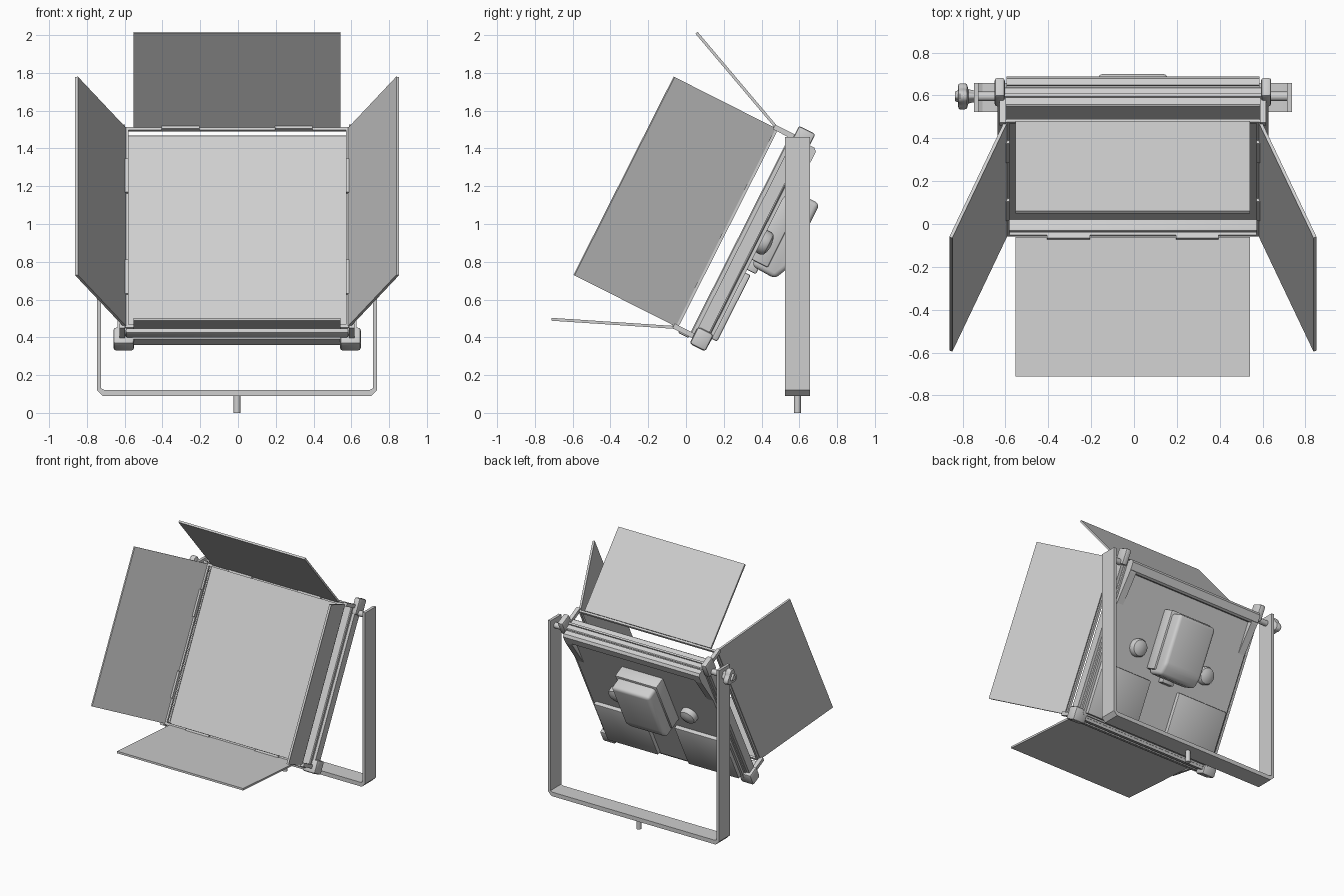
import bpy, bmesh, math
from mathutils import Matrix, Vector

cube = bpy.data.objects.get("Cube")
if cube:
    bpy.data.objects.remove(cube, do_unlink=True)

grey = bpy.data.materials.new("light_grey")
grey.use_nodes = True
colour = (0.62, 0.62, 0.62, 1)
grey.diffuse_color = colour
grey.node_tree.nodes["Principled BSDF"].inputs["Base Color"].default_value = colour

# Stand is upright; the lamp head is tilted back (local y = depth, z = height)
STAND = Matrix.Translation((-0.005, 0.59, 0))
HEAD = Matrix.Translation((-0.005, 0.205, 0.985)) @ Matrix.Rotation(math.radians(-26.8), 4, 'X')


def finish(name, bm, matrix, bevel=0, segments=2):
    bmesh.ops.recalc_face_normals(bm, faces=bm.faces)
    if bevel:
        bmesh.ops.bevel(bm, geom=bm.edges[:], offset=bevel, segments=segments,
                        affect='EDGES', profile=0.5)
    mesh = bpy.data.meshes.new(name)
    bm.to_mesh(mesh)
    bm.free()
    mesh.materials.append(grey)
    if bevel or "knob" in name or "shaft" in name:
        for p in mesh.polygons:
            p.use_smooth = True
        mesh.set_sharp_from_angle(angle=math.radians(35))
    ob = bpy.data.objects.new(name, mesh)
    ob.matrix_world = matrix
    bpy.context.collection.objects.link(ob)
    return ob


def prism(name, points, x0, x1, matrix=HEAD, bevel=0, segments=2):
    """Extrude a (y, z) outline from x0 to x1."""
    bm = bmesh.new()
    face = bm.faces.new([bm.verts.new((x0, y, z)) for y, z in points])
    grown = bmesh.ops.extrude_face_region(bm, geom=[face])["geom"]
    verts = [v for v in grown if isinstance(v, bmesh.types.BMVert)]
    bmesh.ops.translate(bm, verts=verts, vec=(x1 - x0, 0, 0))
    return finish(name, bm, matrix, bevel, segments)


def box(name, xs, ys, zs, matrix=HEAD, bevel=0, segments=2):
    (a, b), (c, d) = ys, zs
    return prism(name, [(a, c), (b, c), (b, d), (a, d)], *xs, matrix, bevel, segments)


def lathe(name, rings, matrix, sides=24, lobes=0):
    """Stack (radius, height) rings along z, optionally lobed."""
    bm = bmesh.new()
    loops = []
    for r, h in rings:
        loop = []
        for i in range(sides):
            a = math.tau * i / sides
            rr = r * (1 + 0.2 * math.cos(lobes * a)) if lobes else r
            loop.append(bm.verts.new((rr * math.cos(a), rr * math.sin(a), h)))
        loops.append(loop)
    for low, high in zip(loops, loops[1:]):
        for i in range(sides):
            j = (i + 1) % sides
            bm.faces.new((low[i], low[j], high[j], high[i]))
    bm.faces.new(loops[0])
    bm.faces.new(loops[-1])
    return finish(name, bm, matrix)


# Yoke: U-shaped strap with chamfered corners, and its stem
half, t, base, top, c = 0.742, 0.022, 0.09, 1.46, 0.03
outer = [(half, top), (half, base + c), (half - c, base)]
inner = [(half - t, top), (half - t, base + c + 0.01), (half - c - 0.01, base + t + 0.01)]
left = outer + [(-x, z) for x, z in reversed(outer)]
right = [(-x, z) for x, z in inner] + inner[::-1]
prism("yoke", left + right, -0.067, 0.067, STAND @ Matrix.Rotation(math.pi / 2, 4, 'Z'))
lathe("stem_shaft", [(0.018, 0), (0.018, 0.1)], STAND, 16)

# Pivots on both sides, and a lobed locking knob on the right
pivot = HEAD @ Vector((0, 0.16, 0.55))
for side, label in ((1, "left"), (-1, "right")):
    m = Matrix.Translation(pivot) @ Matrix.Rotation(side * math.pi / 2, 4, 'Y')
    lathe(label + "_pivot_shaft", [(0.022, 0.58), (0.022, half)], m, 16)
    if side < 0:
        lathe("lock_knob", [(0.025, half), (0.03, 0.768), (0.052, 0.775), (0.055, 0.785),
                            (0.055, 0.808), (0.05, 0.815), (0.025, 0.817), (0.02, 0.83)],
              m, 36, 3)

# Lamp body: luminous slab, side rails, back plate
box("lamp_body", (-0.61, 0.61), (0.09, 0.19), (-0.59, 0.59), bevel=0.006, segments=1)
box("back_plate", (-0.59, 0.59), (0.185, 0.208), (-0.572, 0.58))
box("front_lip", (-0.59, 0.59), (0.03, 0.095), (-0.612, -0.583), bevel=0.01)
box("top_rib", (-0.6, 0.6), (0.135, 0.15), (0.585, 0.6))
box("bottom_rib", (-0.6, 0.6), (0.12, 0.19), (-0.605, -0.585))

# Raised top band on the back
prism("back_top_band", [(0.2, 0.5), (0.24, 0.5), (0.252, 0.515), (0.252, 0.572), (0.235, 0.588),
                        (0.2, 0.588)], -0.59, 0.59)

for s, label in ((1, "left"), (-1, "right")):
    def span(a, b):
        return tuple(sorted((s * a, s * b)))
    box(label + "_rail", span(0.605, 0.632), (0.115, 0.18), (-0.56, 0.56))
    # Tapered side spikes of the back band
    prism(label + "_back_spike", [(0.2, 0.22), (0.25, 0.5), (0.25, 0.53), (0.2, 0.53)],
          *span(0.535, 0.59))
    # Lower back plates
    box(label + "_lower_plate", span(0.13, 0.57), (0.2, 0.238), (-0.56, -0.167),
        bevel=0.008)
    # Round adjusters on the back
    lathe(label + "_back_knob", [(0.066, 0), (0.066, 0.035), (0.058, 0.05), (0.035, 0.06),
                                 (0.01, 0.064)],
          HEAD @ Matrix.Translation((s * 0.31, 0.2, 0.02)) @ Matrix.Rotation(-math.pi / 2, 4, 'X'))
    # Corner clamps and the arms that carry the door frame
    box(label + "_top_clamp", span(0.598, 0.645), (0.11, 0.208), (0.535, 0.655), bevel=0.012)
    box(label + "_bottom_clamp", span(0.545, 0.655), (0.112, 0.206), (-0.636, -0.535),
        bevel=0.015)
    for z, end in ((0.59, "top"), (-0.59, "bottom")):
        box(label + "_" + end + "_arm", span(0.592, 0.622), (-0.005, 0.13),
            (z - 0.014, z + 0.014))

# Power supply on the back: base, rounded housing, lower tab
box("supply_base", (-0.18, 0.18), (0.2, 0.3), (-0.09, 0.355), bevel=0.008)
prism("supply_housing", [(0.22, -0.12), (0.36, -0.125), (0.395, -0.05), (0.395, 0.335),
                         (0.22, 0.335)], -0.165, 0.165, bevel=0.025, segments=3)
box("supply_tab", (-0.05, 0.05), (0.2, 0.26), (-0.15, -0.08), bevel=0.008)

# Four barn doors with hinge bars, turned about the lamp axis
edge, reach, spread = 0.588, 0.6, 0.255
for k, label in enumerate(("top", "left", "bottom", "right")):
    m = HEAD @ Matrix.Rotation(k * math.pi / 2, 4, 'Y')
    w = 0.588 if k % 2 else 0.5475
    prism(label + "_door", [(0, edge), (-reach, edge + spread),
                            (-reach + 0.006, edge + spread + 0.014), (0.006, edge + 0.014)],
          -w, w, m)
    box(label + "_hinge_bar", (-0.59, 0.59), (0.004, 0.02), (edge - 0.012, edge + 0.006), m)
    for x in (-0.3, 0.3):
        box(label + "_hinge_leaf", (x - 0.1, x + 0.1), (-0.012, 0.01),
            (edge - 0.012, edge + 0.004), m)
